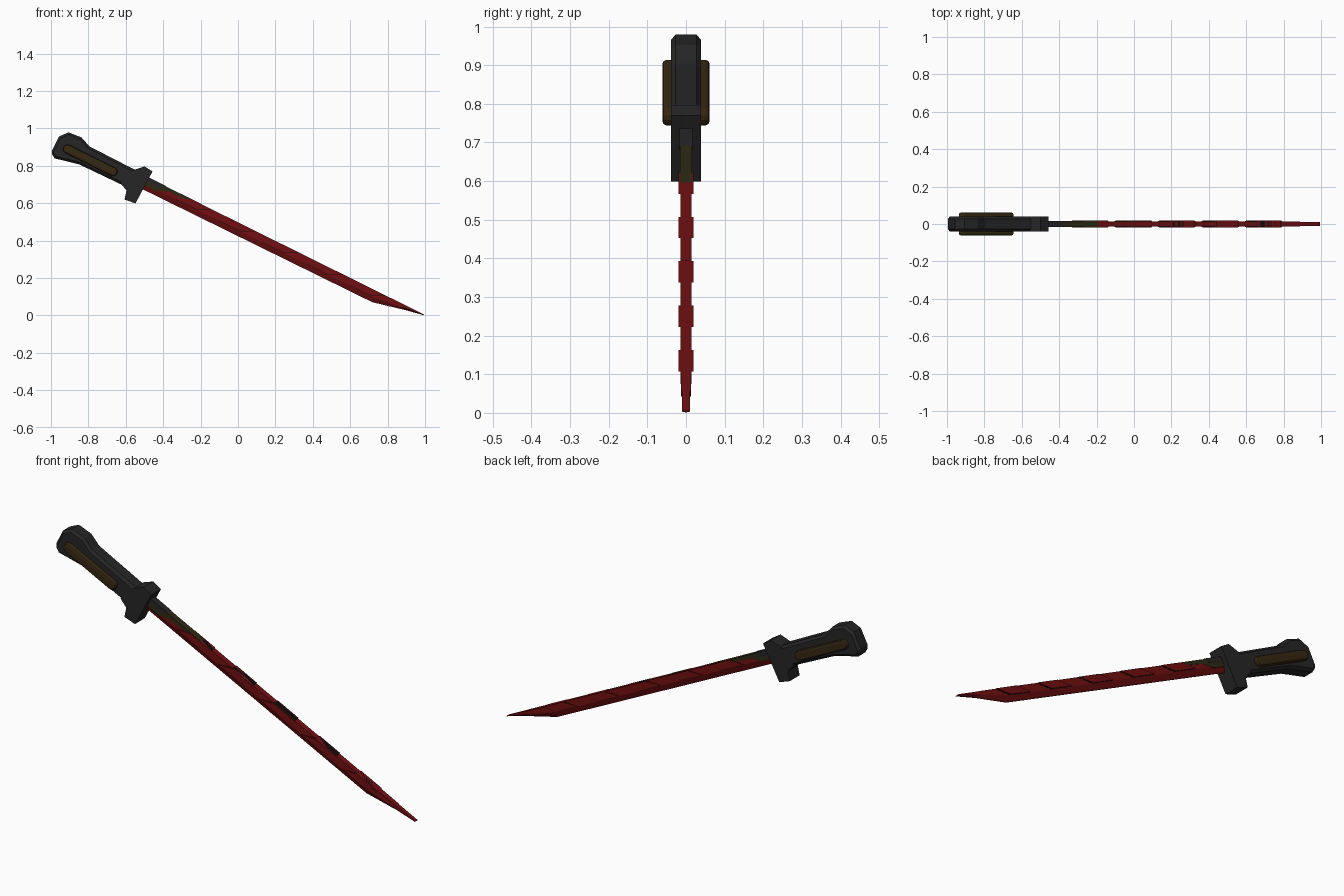
import bpy, bmesh, math

if "Cube" in bpy.data.objects:
    bpy.data.objects.remove(bpy.data.objects["Cube"])

TILT = 0.46                      # blade slopes down to the right
C, S = math.cos(TILT), math.sin(TILT)
TIP = (0.995, 0.005)


def mat(name, rgb):
    m = bpy.data.materials.new(name)
    m.diffuse_color = (*rgb, 1)
    m.use_nodes = True
    m.node_tree.nodes["Principled BSDF"].inputs["Base Color"].default_value = m.diffuse_color
    return m


RED = mat("blade red", (0.17, 0.005, 0.006))
GREY = mat("dark grey", (0.019, 0.019, 0.020))
BROWN = mat("grip brown", (0.036, 0.021, 0.006))
OLIVE = mat("collar olive", (0.028, 0.022, 0.007))
BLACK = mat("seam black", (0.006, 0.003, 0.003))


def loc(u, v):
    """Blade coordinates (along, across) to world x, z."""
    return (TIP[0] + C * u + S * v, TIP[1] - S * u + C * v)


def finish(bm, name, material, bevel=0, segs=1):
    bmesh.ops.recalc_face_normals(bm, faces=bm.faces)
    me = bpy.data.meshes.new(name)
    bm.to_mesh(me)
    bm.free()
    me.materials.append(material)
    ob = bpy.data.objects.new(name, me)
    bpy.context.collection.objects.link(ob)
    if bevel:
        b = ob.modifiers.new("bevel", 'BEVEL')
        b.width, b.segments, b.limit_method = bevel, segs, 'ANGLE'
        b.angle_limit = math.radians(50)
    return ob


def prism(name, pts, half, material, bevel=0, segs=1):
    """Extrude an x, z outline evenly to both sides of y = 0."""
    bm = bmesh.new()
    f = bm.faces.new([bm.verts.new((x, -half, z)) for x, z in pts])
    ext = bmesh.ops.extrude_face_region(bm, geom=[f])
    for e in ext["geom"]:
        if isinstance(e, bmesh.types.BMVert):
            e.co.y = half
    return finish(bm, name, material, bevel, segs)


# Handle with swollen pommel
prism("handle", [(-1.0, .872), (-.957, .957), (-.906, .979), (-.837, .952),
                 (-.794, .904), (-.53, .768), (-.575, .68), (-.63, .703),
                 (-.85, .808), (-.89, .818), (-.981, .84)],
      .039, GREY, .012)

# Guard
prism("guard", [(-.555, .778), (-.5, .797), (-.457, .77), (-.548, .599),
                (-.607, .62), (-.596, .668), (-.628, .706)], .039, GREY)

# Rounded grip pad showing on both sides
pad = []
for end in (1, -1):
    for k in range(7):
        a = math.radians(-90 + 30 * k)
        u, v = end * (.137 + .023 * math.cos(a)), end * .024 * math.sin(a)
        pad.append((-.79 + C * u + S * v, .829 - S * u + C * v))
p = prism("grip_pad", pad, .061, BROWN)
b = p.modifiers.new("bevel", 'BEVEL')
b.width, b.segments, b.limit_method = .01, 2, 'ANGLE'
b.angle_limit = math.radians(60)

# Blade lofted from spine, ridge and cutting edge
bm = bmesh.new()
rings = []
for u, ridge, edge, h in [(-1.68, -.038, -.068, .014), (-.278, -.038, -.064, .014),
                          (-.125, -.017, -.029, .013), (-.11, -.015, -.025, .0105),
                          (0, -.002, -.004, .0105)]:
    ring = []
    for v, y in [(0, -h), (0, h), (ridge, h), (edge, .002), (edge, -.002), (ridge, -h)]:
        x, z = loc(u, v)
        ring.append(bm.verts.new((x, y, z)))
    rings.append(ring)
for r0, r1 in zip(rings, rings[1:]):
    for i in range(6):
        j = (i + 1) % 6
        bm.faces.new((r0[i], r0[j], r1[j], r1[i]))
bm.faces.new(rings[0])
bm.faces.new(rings[-1])
finish(bm, "blade", RED)


def slant(u0, length, low, grow=0):
    """Parallelogram on the blade whose ends lie level."""
    s = -low * C / S
    g = grow
    return [loc(u0 - g, low - g * .6), loc(u0 + length + g, low - g * .6),
            loc(u0 + length + s + g, 0), loc(u0 + s - g, 0)]


# Raised slanted plates, each with a dark seam behind it
for i in range(5):
    u0 = -1.462 + .259 * i
    prism(f"blade_plate_{i}", slant(u0, .125, -.035), .019, RED)
    prism(f"plate_seam_{i}", slant(u0, .125, -.035, .004), .0148, BLACK)

# Collar on the spine beside the guard
prism("collar_block", [loc(-1.68, .003), loc(-1.54, .003), loc(-1.56, -.02),
                       loc(-1.68, -.02)], .0165, GREY)
prism("collar_wedge", [loc(-1.66, .001), loc(-1.33, .001), loc(-1.40, -.014),
                       loc(-1.517, -.019), loc(-1.58, -.044), loc(-1.66, -.044)],
      .0155, OLIVE)
